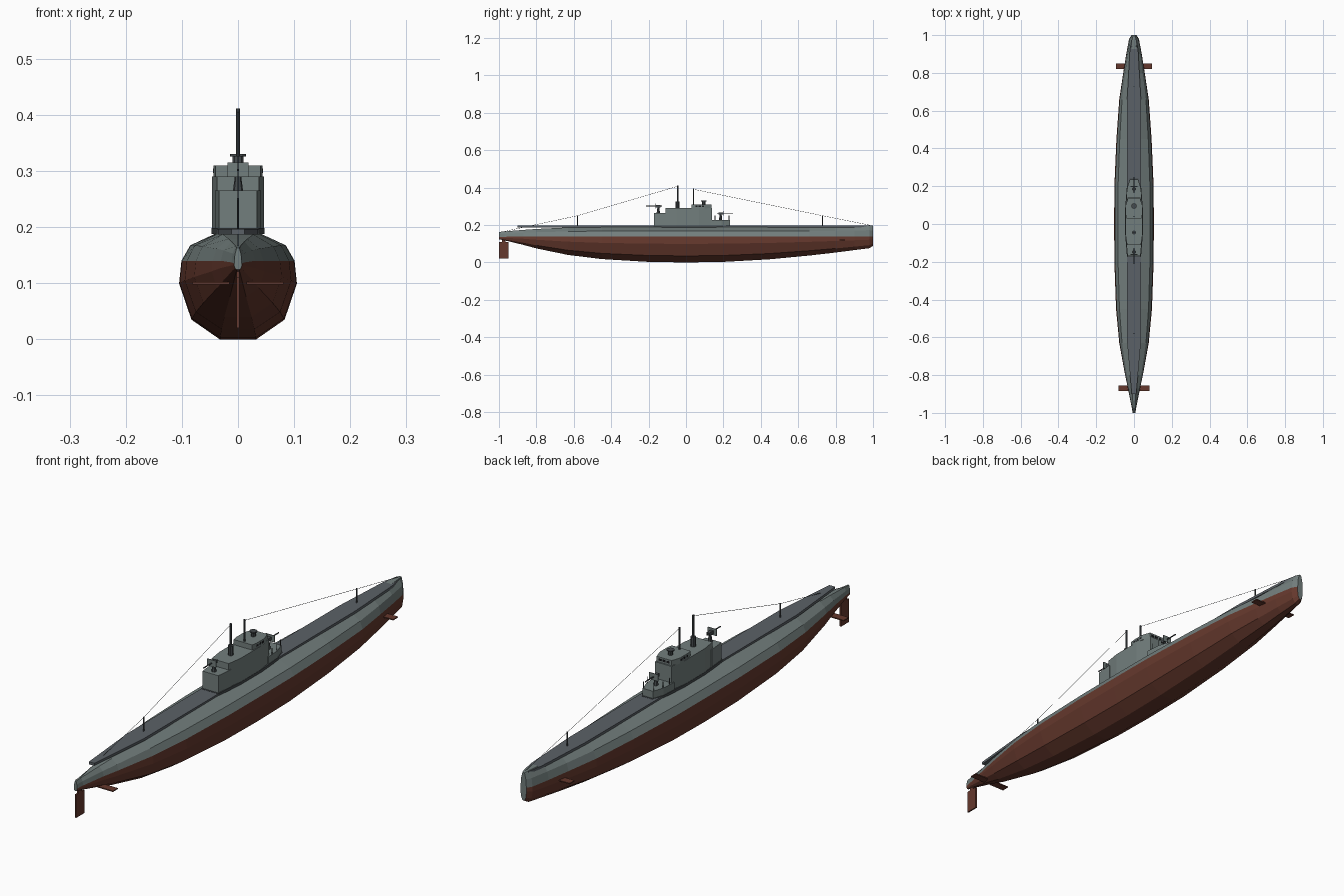
import bpy, bmesh, math
from mathutils import Vector

if "Cube" in bpy.data.objects:
    bpy.data.objects.remove(bpy.data.objects["Cube"])


def material(name, rgb):
    m = bpy.data.materials.new(name)
    m.diffuse_color = (*rgb, 1)
    m.use_nodes = True
    m.node_tree.nodes["Principled BSDF"].inputs["Base Color"].default_value = m.diffuse_color
    return m


GREY = material("hull_grey", (0.17, 0.21, 0.205))
RED = material("bottom_red", (0.13, 0.04, 0.026))
DECK = material("deck_grey", (0.105, 0.12, 0.135))
DARK = material("fitting_dark", (0.06, 0.07, 0.075))
BLACK = material("opening_black", (0.01, 0.01, 0.012))


def finish(name, bm, mats):
    bmesh.ops.recalc_face_normals(bm, faces=bm.faces)
    me = bpy.data.meshes.new(name)
    bm.to_mesh(me)
    bm.free()
    for m in mats:
        me.materials.append(m)
    ob = bpy.data.objects.new(name, me)
    bpy.context.collection.objects.link(ob)
    return ob


def box(name, x, y, z, mat):
    bm = bmesh.new()
    bmesh.ops.create_cube(bm, size=1)
    for v in bm.verts:
        v.co = [(r[0] + r[1]) / 2 + c * (r[1] - r[0]) for r, c in zip((x, y, z), v.co)]
    return finish(name, bm, [mat])


def rod(name, a, b, r, mat, sides=8, r2=None):
    a, b = Vector(a), Vector(b)
    bm = bmesh.new()
    bmesh.ops.create_cone(bm, cap_ends=True, segments=sides, radius1=r,
                          radius2=r if r2 is None else r2, depth=(b - a).length)
    rot = Vector((0, 0, 1)).rotation_difference(b - a)
    for v in bm.verts:
        v.co = rot @ v.co + (a + b) / 2
    return finish(name, bm, [mat])


def slab(name, outline, z0, z1, mat):
    """Extrude a plan outline of (half width, y), mirrored across x."""
    pts = outline + [(-x, y) for x, y in reversed(outline)]
    bm = bmesh.new()
    low = [bm.verts.new((x, y, z0)) for x, y in pts]
    top = [bm.verts.new((x, y, z1)) for x, y in pts]
    bm.faces.new(low)
    bm.faces.new(top)
    n = len(pts)
    for i in range(n):
        bm.faces.new((low[i], low[(i + 1) % n], top[(i + 1) % n], top[i]))
    return finish(name, bm, [mat])


# Hull lofted from stations: y, half beam, keel z, waterline z, top z
stations = [(-1, .007, .124, .135, .163), (-.97, .012, .118, .137, .166),
            (-.87, .032, .094, .14, .174), (-.8, .047, .075, .14, .179),
            (-.63, .078, .040, .14, .187), (-.45, .095, .018, .14, .19),
            (-.2, .104, .003, .14, .19), (0, .105, 0, .14, .19),
            (.2, .104, .003, .14, .19), (.45, .093, .017, .14, .19),
            (.66, .078, .037, .14, .191), (.8, .057, .053, .14, .193),
            (.9, .041, .066, .14, .196), (.98, .026, .076, .14, .199),
            (1, .013, .088, .14, .196)]
bm = bmesh.new()
rings = []
for y, w, zb, zw, zt in stations:
    half = [(.31 * w, zb), (.79 * w, zb + .25 * (zw - zb)), (w, zb + .71 * (zw - zb)),
            (.96 * w, zw), (.81 * w, zw + .55 * (zt - zw)), (.35 * w, zt)]
    ring = half + [(-x, z) for x, z in reversed(half)]
    rings.append([bm.verts.new((x, y, z)) for x, z in ring])
for a, b in zip(rings, rings[1:]):
    for i in range(12):
        j = (i + 1) % 12
        f = bm.faces.new((a[i], a[j], b[j], b[i]))
        f.material_index = 0 if 3 <= i <= 7 else 1
for r in (rings[0], rings[-1]):
    bm.faces.new(r)
finish("hull", bm, [GREY, RED])

# Walking deck
slab("deck", [(.012, -.9), (.036, -.63), (.037, -.3), (.037, .3), (.036, .67),
              (.022, .92), (.01, .985)], .187, .197, DECK)

# Control surfaces
box("rudder", (-.003, .003), (-1, -.95), (.02, .11), RED)
box("rudder_post", (-.003, .003), (-.985, -.965), (.1, .13), RED)
for s in (-1, 1):
    side = "right" if s > 0 else "left"
    box("stern_plane_" + side, sorted((s * .015, s * .081)), (-.885, -.855), (.098, .102), RED)
    box("bow_plane_" + side, sorted((s * .03, s * .094)), (.82, .85), (.118, .122), RED)

# Conning tower and its platforms
slab("tower", [(.037, -.11), (.046, -.05), (.046, .07), (.035, .14)], .19, .29, GREY)
slab("aft_platform", [(.034, -.17), (.041, -.1)], .19, .265, GREY)
slab("forward_platform", [(.041, .13), (.037, .19), (.022, .235)], .19, .226, GREY)
slab("bridge", [(.04, .03), (.044, .05), (.044, .1), (.032, .135)], .288, .31, GREY)
slab("tower_foot", [(.037, -.175), (.047, -.05), (.047, .08), (.038, .195), (.023, .24)],
     .188, .198, DARK)
for s in (-1, 1):
    for k in range(3):
        y = .05 + .018 * k
        box("bridge_window", sorted((s * .042, s * .0446)), (y, y + .011), (.296, .304), BLACK)
for x in (-.018, 0, .018):
    box("front_window", (x - .006, x + .006), (.132, .1358), (.296, .304), BLACK)

# Hatch on the bridge roof
rod("hatch_stand", (0, .095, .308), (0, .095, .326), .009, DARK, 10)
rod("hatch_disc", (0, .095, .326), (0, .095, .33), .014, DARK, 12)

# Periscopes
rod("periscope_base", (0, -.045, .288), (0, -.045, .327), .01, DARK, 10)
rod("aft_periscope", (0, -.045, .32), (0, -.045, .411), .004, DARK)
rod("forward_periscope", (0, .04, .3), (0, .04, .395), .0035, DARK)


def gun(name, y, z, d):
    """Deck gun on a pedestal, barrel pointing along y in direction d."""
    rod(name + "_pedestal", (0, y, z), (0, y, z + .03), .009, DARK, 8, .005)
    box(name + "_breech", (-.006, .006), (y - .012, y + .012), (z + .03, z + .042), DARK)
    rod(name + "_barrel", (0, y - d * .02, z + .037), (0, y + d * .065, z + .037), .0025, DARK, 6)
    box(name + "_shield", (-.019, .019), sorted((y + d * .012, y + d * .015)),
        (z + .024, z + .05), GREY)


gun("aft_gun", -.148, .265, -1)
gun("forward_gun", .185, .226, 1)

# Forward platform rail posts
for s in (-1, 1):
    for x, y in ((.038, .155), (.034, .19), (.022, .23)):
        rod("rail_post", (s * x, y, .224), (s * x, y, .25), .0015, DARK, 6)

# Aerial posts and wires
for y in (-.58, .73):
    rod("aerial_post", (0, y, .195), (0, y, .252), .0025, DARK, 6)
for path in ([(-.045, .407), (-.58, .25), (-.97, .166)], [(.04, .391), (.73, .25), (.985, .199)]):
    for (y0, z0), (y1, z1) in zip(path, path[1:]):
        rod("aerial_wire", (0, y0, z0), (0, y1, z1), .0008, DARK, 4)
